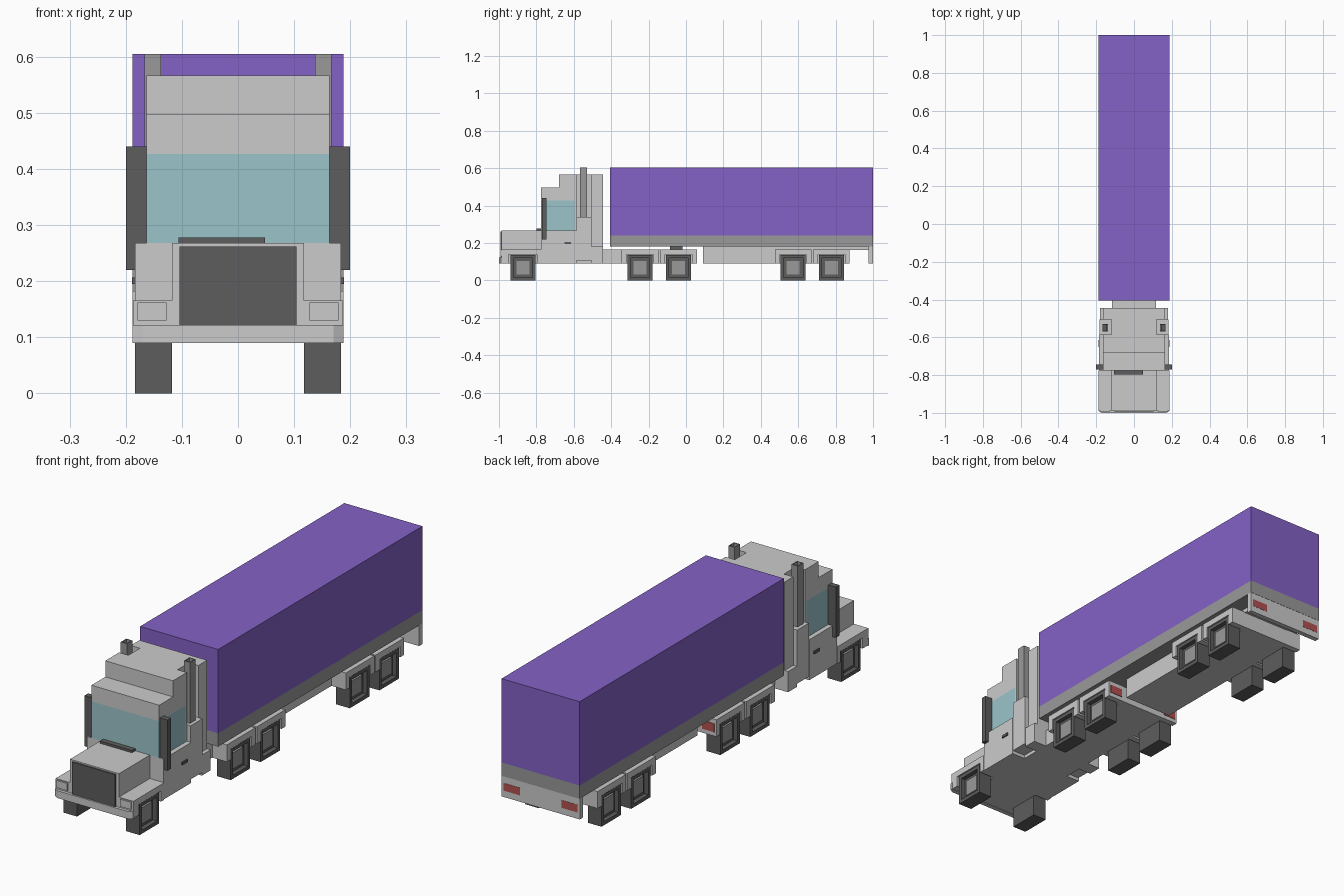
import bpy, bmesh
from mathutils import Vector

if "Cube" in bpy.data.objects:
    bpy.data.objects.remove(bpy.data.objects["Cube"])


def material(name, r, g, b):
    m = bpy.data.materials.new(name)
    m.diffuse_color = (r, g, b, 1)
    m.use_nodes = True
    m.node_tree.nodes["Principled BSDF"].inputs["Base Color"].default_value = m.diffuse_color
    return m


PURPLE = material("purple", 0.23, 0.12, 0.56)
GLASS = material("glass", 0.33, 0.56, 0.60)
DARK = material("dark", 0.11, 0.11, 0.11)
MID = material("mid_grey", 0.32, 0.32, 0.32)
RED = material("red", 0.45, 0.08, 0.08)


def finish(name, bm, mat):
    bmesh.ops.recalc_face_normals(bm, faces=bm.faces)
    me = bpy.data.meshes.new(name)
    bm.to_mesh(me)
    bm.free()
    ob = bpy.data.objects.new(name, me)
    bpy.context.collection.objects.link(ob)
    if mat:
        me.materials.append(mat)
    return ob


def mirror(ob):
    ob.modifiers.new("mirror", 'MIRROR').use_axis = (True, False, False)
    return ob


def prism(name, pts, axis, lo, hi, mat=None):
    """Extrude a 2D profile: axis 'x' takes (y, z) points, axis 'z' takes (x, y)."""
    bm = bmesh.new()
    to3d = (lambda a, b: (lo, a, b)) if axis == 'x' else (lambda a, b: (a, b, lo))
    face = bm.faces.new([bm.verts.new(to3d(*p)) for p in pts])
    ext = bmesh.ops.extrude_face_region(bm, geom=[face])
    step = Vector((hi - lo, 0, 0)) if axis == 'x' else Vector((0, 0, hi - lo))
    bmesh.ops.translate(bm, vec=step, verts=[v for v in ext['geom'] if isinstance(v, bmesh.types.BMVert)])
    return finish(name, bm, mat)


def box(name, x, y, z, mat=None):
    pts = [(x[0], y[0]), (x[1], y[0]), (x[1], y[1]), (x[0], y[1])]
    return prism(name, pts, 'z', z[0], z[1], mat)


def pair(name, x, y, z, mat=None):
    return mirror(box(name, x, y, z, mat))


def recess(ob, direction, border, depth):
    """Inset the face looking along direction and push it inwards."""
    bm = bmesh.new()
    bm.from_mesh(ob.data)
    d = Vector(direction)
    face = max(bm.faces, key=lambda f: f.normal.dot(d))
    bmesh.ops.inset_region(bm, faces=[face], thickness=border)
    ext = bmesh.ops.extrude_discrete_faces(bm, faces=[face])
    bmesh.ops.translate(bm, vec=-d * depth, verts=ext['faces'][0].verts)
    bm.to_mesh(ob.data)
    bm.free()


def arch(name, y0, y1, w0, w1):
    """Fender with a square opening from w0 to w1."""
    pts = [(y0, .092), (y0, .166), (y1, .166), (y1, .092),
           (w1, .092), (w1, .138), (w0, .138), (w0, .092)]
    mirror(prism(name, pts, 'x', .116, .187))


# Trailer
box("trailer_box", (-.188, .188), (-.405, 1), (.24, .605), PURPLE)
box("trailer_rail", (-.188, .188), (-.405, 1), (.182, .24), MID)
box("trailer_frame", (-.118, .118), (.09, .875), (.092, .182))
box("trailer_tail_beam", (-.118, .118), (.875, .98), (.163, .182))
box("trailer_rear_bumper", (-.188, .188), (.977, .999), (.092, .182))
pair("trailer_tail_light", (.1, .178), (.99, 1), (.12, .153), RED)

# Tractor frame
box("tractor_frame", (-.117, .117), (-.98, .05), (.092, .166))
box("coupling_plate", (-.09, .09), (-.085, -.02), (.166, .182), DARK)
box("tractor_rear_bumper", (-.187, .187), (.045, .057), (.092, .166))
pair("tractor_tail_light", (.118, .178), (.05, .06), (.11, .147), RED)

# Wheels with recessed hubs
for i, yc in enumerate((-.872, -.246, -.04, .573, .777)):
    tyre = box(f"tyre_{i}", (.118, .184), (yc - .067, yc + .067), (0, .135), DARK)
    recess(tyre, (1, 0, 0), .022, .02)
    mirror(tyre)
    pair(f"hub_{i}", (.16, .172), (yc - .035, yc + .035), (.032, .103), MID)
    if i:
        arch(f"fender_{i}", yc - .098, yc + .098, yc - .072, yc + .072)
arch("front_fender", -.987, -.775, -.948, -.796)

# Nose
box("hood", (-.118, .118), (-.987, -.77), (.092, .268))
box("grille", (-.104, .104), (-.993, -.98), (.122, .262), DARK)
box("hood_vent", (-.106, .048), (-.798, -.775), (.266, .278), DARK)
prism("front_bumper", [(-.188, -.98), (-.188, -.99), (-.17, -1), (.17, -1), (.188, -.99), (.188, -.98)],
      'z', .09, .122)
pair("headlight", (.127, .179), (-.993, -.98), (.13, .162))

# Cab
box("cab_lower", (-.184, .184), (-.775, -.585), (.092, .268))
box("cab_windows", (-.163, .163), (-.775, -.595), (.268, .427), GLASS)
prism("cab_roof", [(-.775, .427), (-.775, .497), (-.68, .497), (-.68, .567), (-.585, .567),
                   (-.585, .268), (-.595, .268), (-.595, .427)], 'x', -.163, .163)
prism("sleeper", [(-.118, -.585), (.118, -.585), (.118, -.505), (.163, -.505), (.163, -.445),
                  (-.163, -.445), (-.163, -.505), (-.118, -.505)], 'z', .092, .567)
pair("side_step", (.118, .18), (-.505, -.445), (.092, .182))
pair("door_handle", (.182, .189), (-.65, -.615), (.195, .207), DARK)
pair("side_mirror", (.163, .2), (-.77, -.745), (.22, .44), DARK)

# Exhaust stacks
pair("exhaust_guard", (.118, .182), (-.585, -.505), (.107, .34))
pipe = box("exhaust_pipe", (.137, .167), (-.568, -.53), (.34, .605), MID)
recess(pipe, (0, 0, 1), .005, .03)
mirror(pipe)
pair("exhaust_bore", (.142, .162), (-.563, -.535), (.57, .585), DARK)
